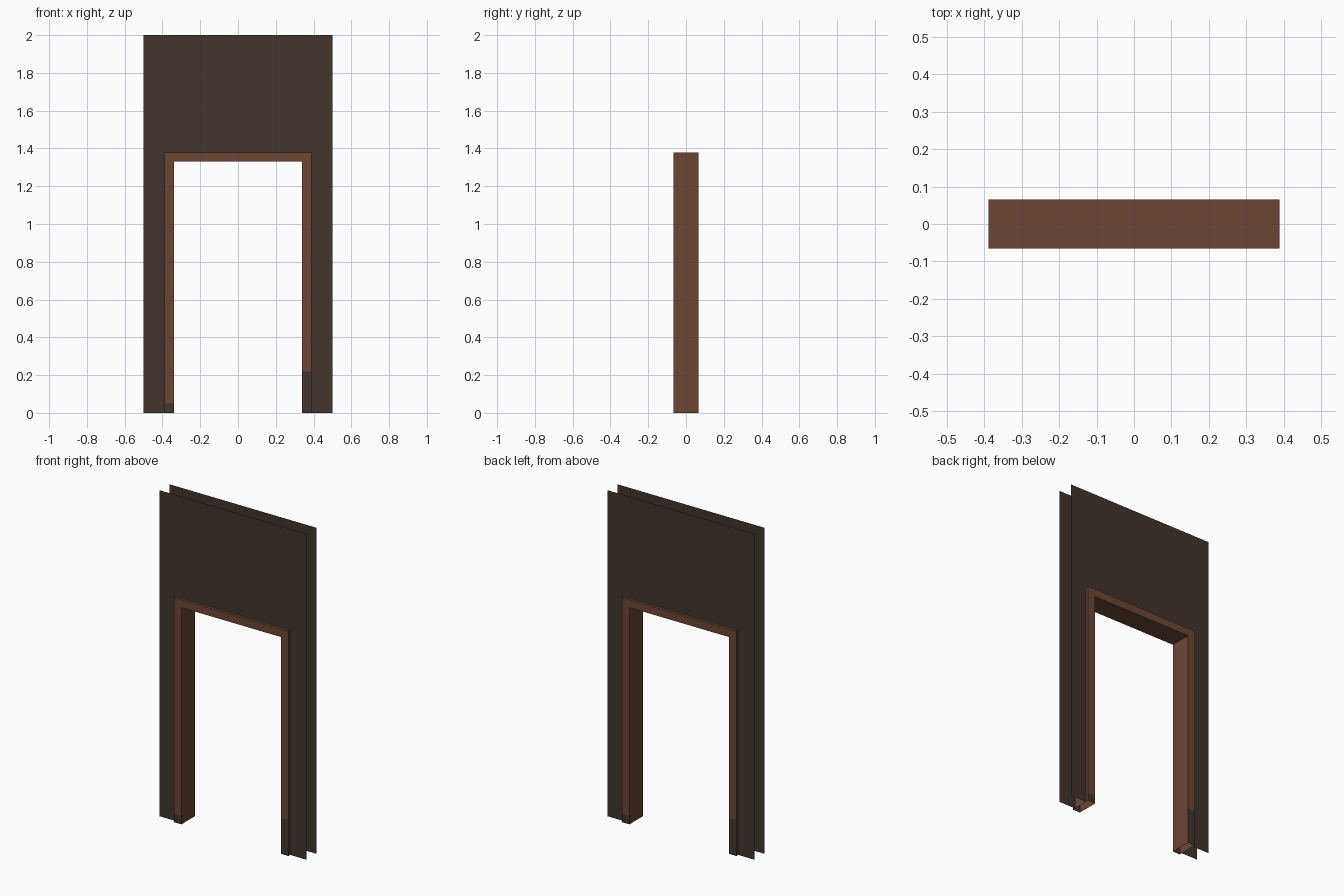
import bpy, bmesh

if "Cube" in bpy.data.objects:
    bpy.data.objects.remove(bpy.data.objects["Cube"])

def material(name, rgb):
    m = bpy.data.materials.new(name)
    m.diffuse_color = (*rgb, 1)
    m.use_nodes = True
    m.node_tree.nodes["Principled BSDF"].inputs["Base Color"].default_value = m.diffuse_color
    return m

DARK = material("dark brown", (0.055, 0.036, 0.027))
WOOD = material("red brown wood", (0.145, 0.061, 0.037))

HALF_W, HEIGHT = 0.5, 2.0       # wall panel
OUT, INN = 0.388, 0.338         # frame outer and inner half widths
TOP, UNDER = 1.378, 1.33        # frame head
WALL_Y, FRAME_Y = 0.048, 0.066
SCUFF_HIGH, SCUFF_LOW = 0.22, 0.05   # dark stains at the leg feet

def make(name, quads, mats):
    """Join (four points, material index) quads into one mesh."""
    bm = bmesh.new()
    for pts, idx in quads:
        bm.faces.new([bm.verts.new(p) for p in pts]).material_index = idx
    bmesh.ops.remove_doubles(bm, verts=bm.verts, dist=0.0001)
    bmesh.ops.recalc_face_normals(bm, faces=bm.faces)
    mesh = bpy.data.meshes.new(name)
    bm.to_mesh(mesh)
    bm.free()
    for m in mats:
        mesh.materials.append(m)
    ob = bpy.data.objects.new(name, mesh)
    bpy.context.collection.objects.link(ob)
    return ob

def rect(x0, x1, z0, z1, y, idx=0):
    pts = [(x0, y, z0), (x1, y, z0), (x1, y, z1), (x0, y, z1)]
    return (pts if y < 0 else pts[::-1], idx)

# Thin wall sheets with a doorway, front and back
for name, y in (("front_wall", -WALL_Y), ("back_wall", WALL_Y)):
    make(name, [rect(-HALF_W, -OUT, 0, TOP, y), rect(OUT, HALF_W, 0, TOP, y),
                rect(-HALF_W, -OUT, TOP, HEIGHT, y),
                rect(-OUT, OUT, TOP, HEIGHT, y),
                rect(OUT, HALF_W, TOP, HEIGHT, y)], [DARK])

# Door frame: faces front and back, with stained feet
quads = []
for s in (-1, 1):
    y = s * FRAME_Y
    for side in (-1, 1):
        x0, x1 = sorted((side * OUT, side * INN))
        stain = SCUFF_HIGH if side == -s else SCUFF_LOW
        levels = [0, SCUFF_LOW, SCUFF_HIGH, UNDER, TOP]
        for a, b in zip(levels, levels[1:]):
            quads.append(rect(x0, x1, a, b, y, 1 if b <= stain else 0))
    quads.append(rect(-INN, INN, UNDER, TOP, y))

# Door frame: outer and inner sides (hollow, open at the feet)
for w, h in ((OUT, TOP), (INN, UNDER)):
    path = [(-w, 0), (-w, h), (w, h), (w, 0)]
    for (xa, za), (xb, zb) in zip(path, path[1:]):
        pts = [(xa, -FRAME_Y, za), (xb, -FRAME_Y, zb),
               (xb, FRAME_Y, zb), (xa, FRAME_Y, za)]
        quads.append((pts[::-1] if w == INN else pts, 0))
make("door_frame", quads, [WOOD, DARK])
